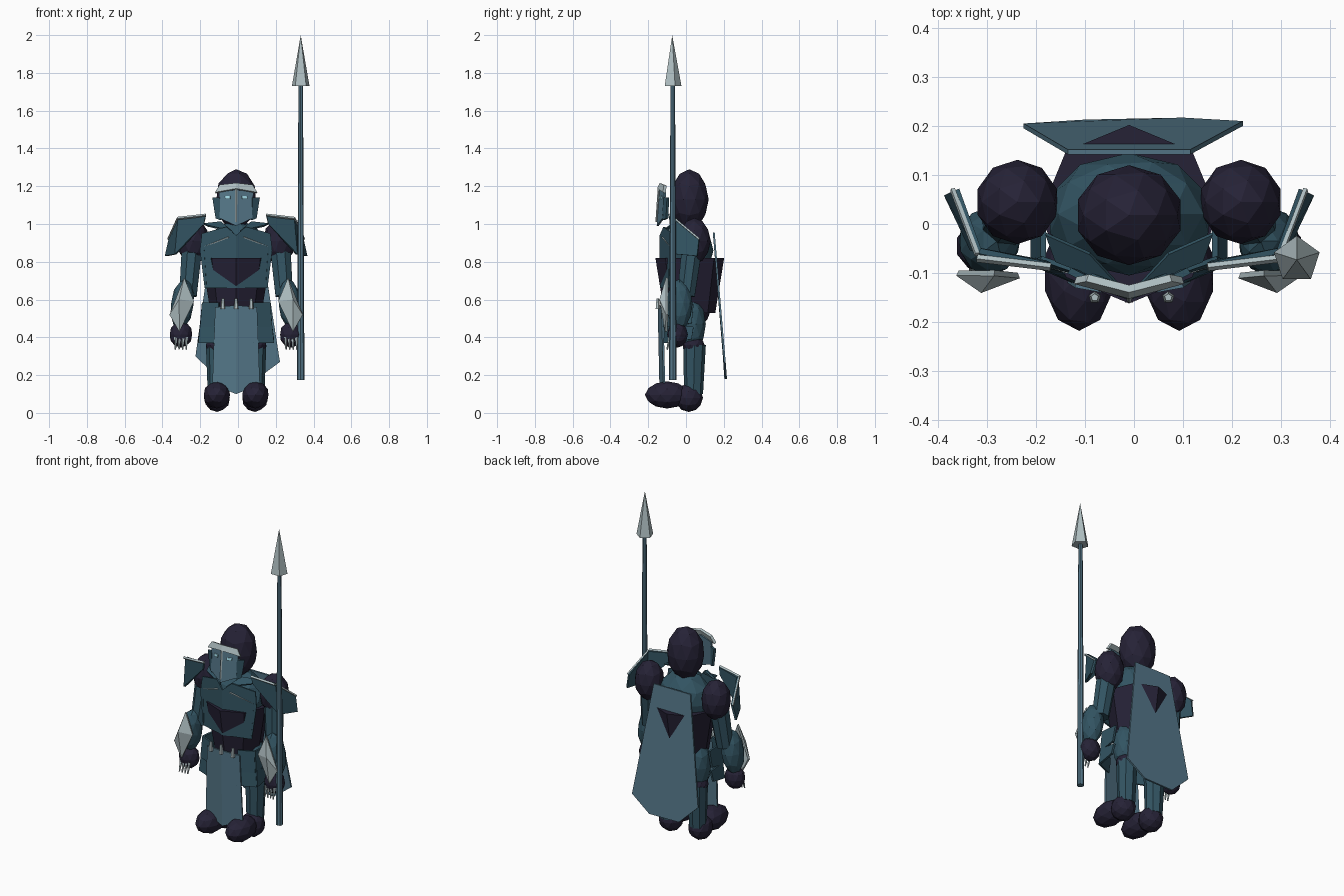
import bpy, bmesh
from mathutils import Vector

if "Cube" in bpy.data.objects:
    bpy.data.objects.remove(bpy.data.objects["Cube"])

CX = -0.01  # body centre line


def mat(name, rgb):
    m = bpy.data.materials.new(name)
    m.diffuse_color = (*rgb, 1)
    m.use_nodes = True
    m.node_tree.nodes["Principled BSDF"].inputs["Base Color"].default_value = m.diffuse_color
    return m


DARK = mat("dark_indigo", (.019, .016, .037))
TEAL = mat("deep_teal", (.032, .088, .122))
STEEL = mat("blue_steel", (.09, .185, .25))
PALE = mat("pale_metal", (.43, .52, .54))
GLOW = mat("eye_cyan", (.35, .68, .78))


def finish(bm, name, m):
    bmesh.ops.recalc_face_normals(bm, faces=bm.faces)
    me = bpy.data.meshes.new(name)
    bm.to_mesh(me)
    bm.free()
    me.materials.append(m)
    ob = bpy.data.objects.new(name, me)
    bpy.context.collection.objects.link(ob)
    return ob


def blob(name, m, c, r, tilt=0):
    """Faceted ellipsoid."""
    bm = bmesh.new()
    bmesh.ops.create_icosphere(bm, subdivisions=2, radius=1)
    bmesh.ops.scale(bm, vec=r, verts=bm.verts)
    ob = finish(bm, name, m)
    ob.location = c
    ob.rotation_euler.y = tilt
    return ob


def rod(name, m, a, b, ra, rb, n=6):
    """Tapered prism from a to b."""
    a, b = Vector(a), Vector(b)
    bm = bmesh.new()
    bmesh.ops.create_cone(bm, cap_ends=True, segments=n, radius1=ra, radius2=rb, depth=(b - a).length)
    ob = finish(bm, name, m)
    ob.location = (a + b) / 2
    ob.rotation_mode = 'QUATERNION'
    ob.rotation_quaternion = Vector((0, 0, 1)).rotation_difference(b - a)
    return ob


def plate(name, m, polys, t=.01):
    """Thin sheet made of one or more joined polygons."""
    bm = bmesh.new()
    for p in polys:
        bm.faces.new([bm.verts.new(v) for v in p])
    bmesh.ops.remove_doubles(bm, verts=bm.verts, dist=1e-4)
    ob = finish(bm, name, m)
    mod = ob.modifiers.new("thickness", 'SOLIDIFY')
    mod.thickness = t
    mod.offset = 0
    return ob


def sym(points):
    """Left and right copies of a polygon given as offsets from the centre line."""
    return [[(CX + s * x, y, z) for x, y, z in points] for s in (1, -1)]


# Head, torso and neck
blob("head", DARK, (CX, .018, 1.13), (.11, .102, .16))
blob("chest", TEAL, (CX, .02, .86), (.17, .125, .16))
rod("waist", DARK, (CX, .02, .53), (CX, .02, .82), .135, .182, 8)
blob("pelvis", DARK, (CX, .03, .54), (.14, .1, .09))

# Helmet mask
plate("mask", STEEL, sym([(0, -.135, 1.18), (.09, -.11, 1.17), (.085, -.12, 1.03), (0, -.15, .99)]))
plate("cheek_guards", TEAL, sym([(.083, -.115, 1.14), (.122, -.095, 1.14), (.105, -.1, 1.03), (.08, -.12, 1.02)]), .014)
plate("brow", PALE, sym([(0, -.145, 1.185), (.11, -.115, 1.165), (.085, -.11, 1.205), (0, -.132, 1.215)]), .016)
rod("nose_ridge", PALE, (CX, -.143, 1.19), (CX, -.157, 1.01), .007, .005, 4)
plate("eyes", GLOW, sym([(.03, -.137, 1.148), (.06, -.129, 1.148), (.058, -.132, 1.132), (.032, -.14, 1.132)]), .008)

# Folded breastplate with trim
plate("breastplate", TEAL, sym([(0, -.135, .94), (.05, -.115, .985), (.18, -.07, .95), (.19, -.075, .86),
                                (.165, -.085, .66), (0, -.133, .66)]))
plate("collar", TEAL, sym([(.02, -.125, .96), (.15, -.075, .99), (.17, -.02, 1.0), (.08, -.06, 1.01)]))
for s in (1, -1):
    rod("breast_trim", PALE, (CX + s * .04, -.126, .93), (CX + s * .17, -.082, .88), .004, .004, 4)
    rod("breast_side_trim", TEAL, (CX + s * .172, -.082, .88), (CX + s * .16, -.09, .68), .005, .005, 4)

# Back cape
plate("cape", STEEL, [[(-.135, .147, .955), (.115, .147, .955), (.222, .205, .27), (.1, .212, .18),
                       (-.1, .208, .18), (-.225, .2, .30)]], .01)

# Tabard, belt studs and hip plates
plate("tabard", STEEL, sym([(0, -.145, .57), (.11, -.125, .56), (.125, -.115, .15), (0, -.135, .1)]))
for x in (-.07, 0, .08):
    rod("belt_stud", PALE, (CX + x, -.15, .55), (CX + x, -.15, .605), .013, .008, 5)
for i, (z1, z0, w) in enumerate(((.585, .455, .185), (.465, .37, .195))):
    plate("hip_plates", TEAL, sym([(.09, -.115, z1), (w - .01, -.075, z1), (w, -.08, z0), (.09, -.125, z0)]), .012)
    plate("side_hip_plates", TEAL, sym([(w - .01, -.075, z1), (w - .01, .04, z1 - .01),
                                        (w, .03, z0 + .02), (w, -.08, z0)]), .012)

for s in (1, -1):
    def P(x, y, z):
        return (CX + s * x, y, z)

    # Shoulder and pauldron
    blob("shoulder", DARK, P(.228, .045, .91), (.085, .086, .122))
    plate("pauldron", TEAL, [
        [P(.305, -.055, 1.03), P(.16, -.085, 1.045), P(.17, -.08, 1.0), P(.32, -.05, .84)],
        [P(.305, -.055, 1.03), P(.32, -.05, .84), P(.372, .06, .83), P(.352, .07, .92)]], .012)
    rod("pauldron_trim", PALE, P(.31, -.07, 1.03), P(.16, -.088, 1.047), .008, .008, 4)
    rod("pauldron_side_trim", PALE, P(.31, -.062, 1.03), P(.36, .07, .92), .006, .006, 4)

    # Arm, gauntlet and hand
    rod("upper_arm", TEAL, P(.235, .03, .86), P(.255, .0, .62), .058, .05, 8)
    blob("forearm", TEAL, P(.285, -.035, .575), (.062, .07, .135), s * -.12)
    blob("hand", DARK, P(.292, -.045, .415), (.062, .055, .07))
    tip, low = P(.275, -.1, .715), P(.3, -.105, .43)
    ridge, inner, outer = P(.3, -.135, .6), P(.225, -.105, .59), P(.35, -.1, .52)
    plate("gauntlet_plate", PALE, [[tip, inner, ridge], [inner, low, ridge],
                                   [low, outer, ridge], [outer, tip, ridge]], .012)
    for i in range(4):
        x = .262 + i * .019
        rod("claw", PALE, P(x, -.085, .4), P(x + .002, -.1, .335), .009, .004, 5)

    # Leg and foot
    blob("thigh", TEAL, P(.09, .03, .47), (.08, .075, .15))
    blob("knee", DARK, P(.1, .04, .36), (.062, .058, .05))
    rod("shin", TEAL, P(.1, .045, .36), P(.1, .04, .1), .06, .05, 8)
    blob("heel", DARK, P(.1, .015, .08), (.07, .075, .075))
    blob("toe", DARK, P(.102, -.1, .095), (.073, .118, .072))

# Spear
rod("spear_shaft", STEEL, (.332, -.07, .175), (.332, -.07, 1.74), .02, .012, 8)
rod("spear_head", PALE, (.332, -.073, 1.73), (.332, -.073, 2.0), .049, 0, 5)
